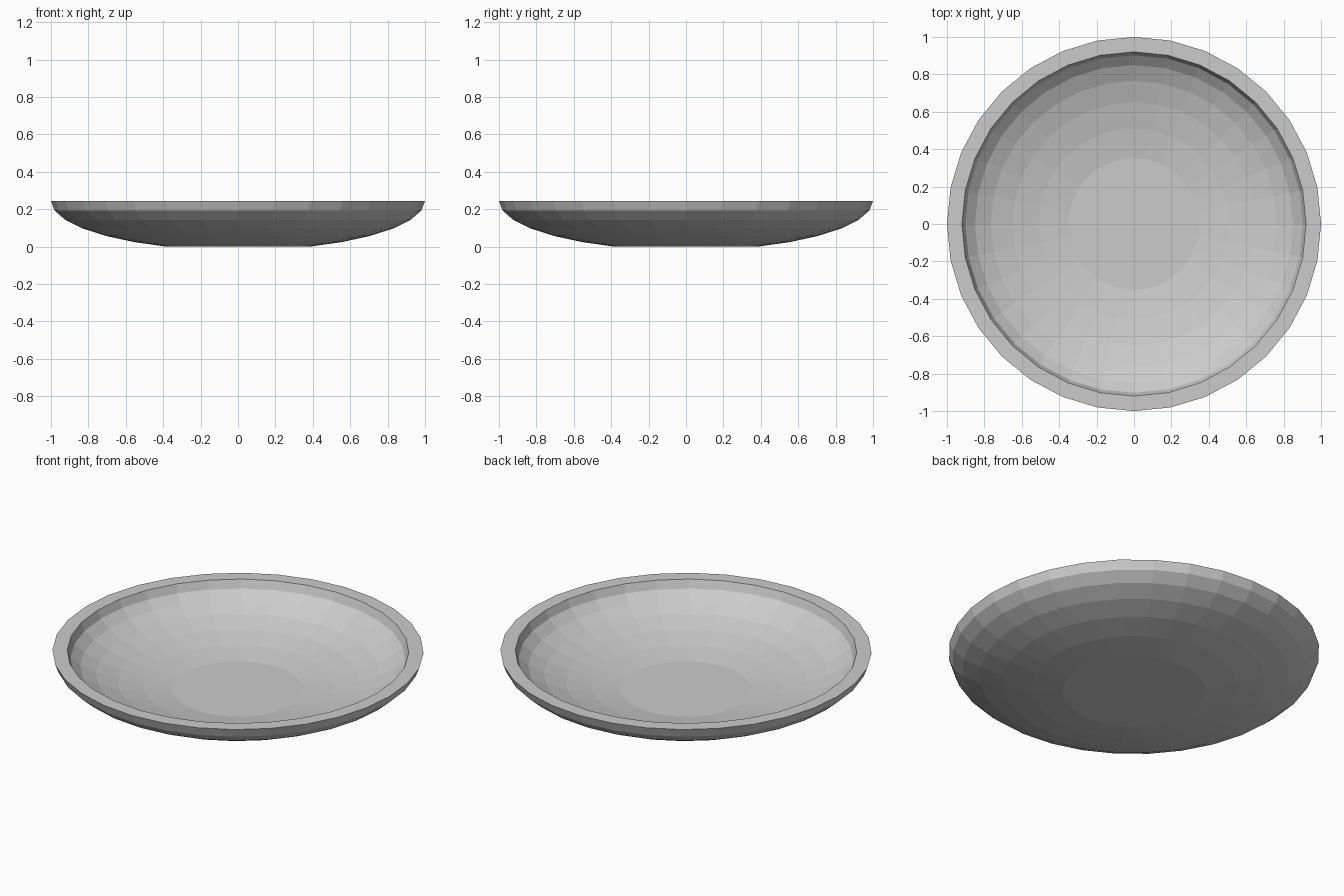
import bpy, bmesh, math

if "Cube" in bpy.data.objects:
    bpy.data.objects.remove(bpy.data.objects["Cube"])

SIDES = 32
STEP = math.pi / 16       # ring spacing of the squashed sphere
SQUASH = 0.265
INNER = 0.92              # inner wall is a scaled copy of the outer wall
HEIGHT = SQUASH * math.cos(2 * STEP)


def wall(scale):
    """Profile from the flat floor edge up to the rim."""
    return [(scale * math.sin(k * STEP), HEIGHT - scale * SQUASH * math.cos(k * STEP))
            for k in range(2, 9)]


def lathe(name, profile):
    bm = bmesh.new()
    rings = [[bm.verts.new((r * math.cos(a), r * math.sin(a), z))
              for a in (2 * math.pi * i / SIDES for i in range(SIDES))]
             for r, z in profile]
    for lo, hi in zip(rings, rings[1:]):
        for i in range(SIDES):
            j = (i + 1) % SIDES
            bm.faces.new((lo[i], lo[j], hi[j], hi[i]))
    # flat underside and flat inner floor
    bm.faces.new(rings[0][::-1])
    bm.faces.new(rings[-1])
    bmesh.ops.recalc_face_normals(bm, faces=bm.faces)
    mesh = bpy.data.meshes.new(name)
    bm.to_mesh(mesh)
    bm.free()
    obj = bpy.data.objects.new(name, mesh)
    bpy.context.collection.objects.link(obj)
    return obj


# shallow dish: up the outside, across the rim, down the inside
lathe("shallow_bowl", wall(1.0) + wall(INNER)[::-1])
